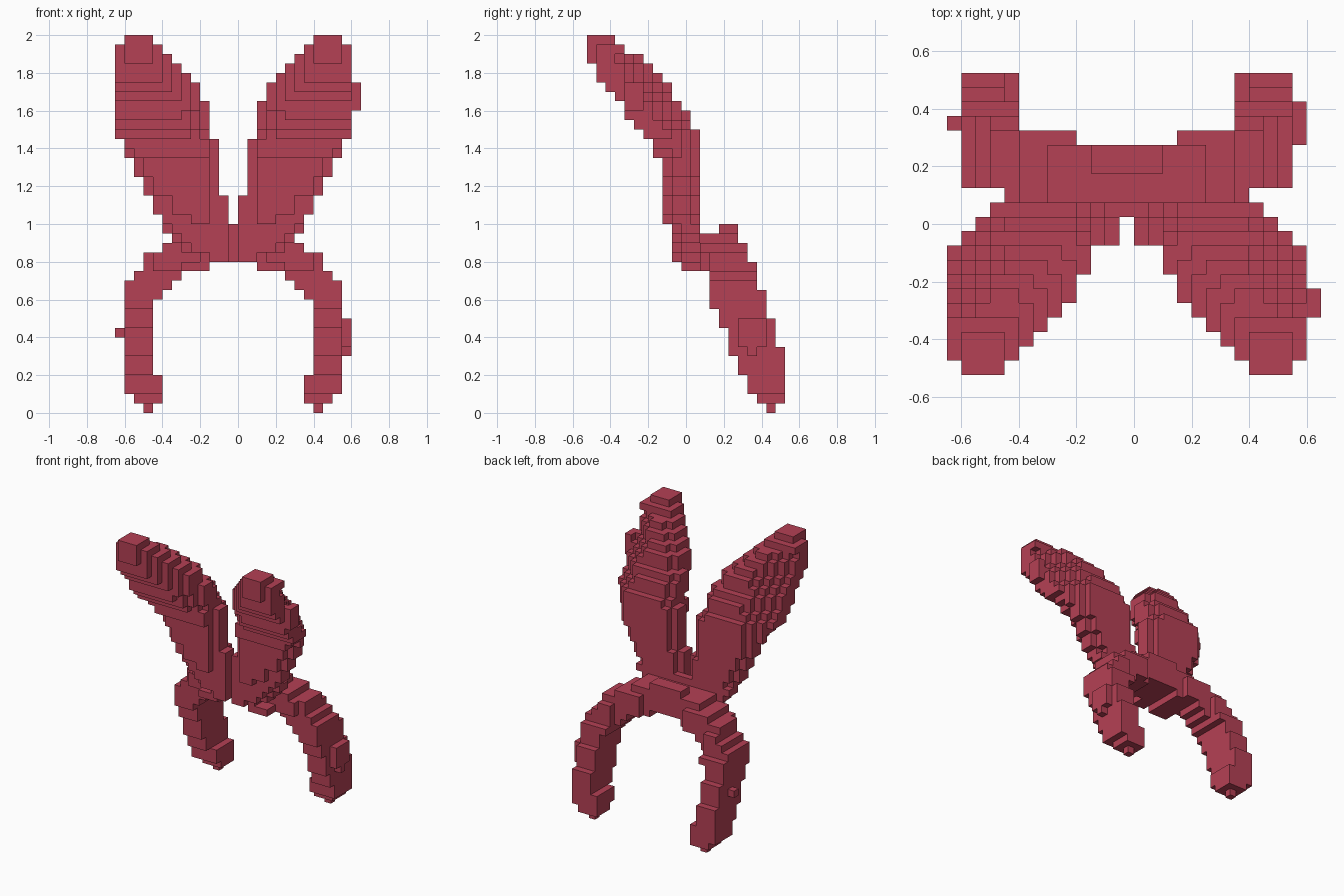
import bpy, bmesh

if "Cube" in bpy.data.objects:
    bpy.data.objects.remove(bpy.data.objects["Cube"], do_unlink=True)

S = 0.05  # block size

red = bpy.data.materials.new("dusty_red")
red.use_nodes = True
COLOUR = (0.46, 0.052, 0.09, 1.0)
red.diffuse_color = COLOUR
red.node_tree.nodes["Principled BSDF"].inputs["Base Color"].default_value = COLOUR

# Corners of each block side, in outward winding
SIDES = {
    (1, 0, 0): [(1, 0, 0), (1, 1, 0), (1, 1, 1), (1, 0, 1)],
    (-1, 0, 0): [(0, 0, 0), (0, 0, 1), (0, 1, 1), (0, 1, 0)],
    (0, 1, 0): [(0, 1, 0), (0, 1, 1), (1, 1, 1), (1, 1, 0)],
    (0, -1, 0): [(0, 0, 0), (1, 0, 0), (1, 0, 1), (0, 0, 1)],
    (0, 0, 1): [(0, 0, 1), (1, 0, 1), (1, 1, 1), (0, 1, 1)],
    (0, 0, -1): [(0, 0, 0), (0, 1, 0), (1, 1, 0), (1, 0, 0)],
}


def block_object(name, cells, solid):
    """Skin a set of blocks, skipping sides buried in the solid set."""
    bm = bmesh.new()
    verts = {}
    for x, y, z in sorted(cells):
        for (dx, dy, dz), corners in SIDES.items():
            if (x + dx, y + dy, z + dz) in solid:
                continue
            face = []
            for a, b, c in corners:
                key = (x + a, y + b, z + c)
                if key not in verts:
                    verts[key] = bm.verts.new(
                        (key[0] * S, (key[1] - 10.5) * S, key[2] * S))
                face.append(verts[key])
            bm.faces.new(face)
    mesh = bpy.data.meshes.new(name)
    bm.to_mesh(mesh)
    bm.free()
    mesh.materials.append(red)
    obj = bpy.data.objects.new(name, mesh)
    bpy.context.collection.objects.link(obj)


def mirrored(cells):
    return {(-2 - x, y, z) for x, y, z in cells}


# Ear rows: z, x start, x end, front y, back y (in blocks)
EAR = [
    (39, -12, -9, 0, 3), (38, -13, -8, 0, 4), (37, -13, -7, 0, 6),
    (36, -13, -6, 1, 7), (35, -13, -5, 1, 8), (34, -13, -4, 2, 9),
    (33, -13, -4, 3, 9), (32, -13, -3, 4, 10), (31, -13, -3, 4, 11),
    (30, -13, -3, 5, 11), (29, -13, -3, 6, 12), (28, -12, -2, 7, 12),
    (27, -12, -2, 7, 12), (26, -11, -2, 8, 12), (25, -11, -2, 8, 12),
    (24, -10, -2, 8, 12), (23, -10, -2, 8, 12), (22, -9, -1, 8, 12),
    (21, -9, -1, 8, 12), (20, -8, -1, 8, 12),
]
# Foremost block allowed in some columns
FRONT_LIMIT = {-13: 1, -9: 1, -8: 1, -4: 7}


def ear_cells():
    cells = set()
    for z, x0, x1, y0, y1 in EAR:
        lean = max(0, y1 - y0 - 4)
        # Outer width of the set-back border on the lower front
        border = 3 if z == 20 else 2 if z < 23 else 1 if z < 28 else 0
        for x in range(x0, x1):
            outer, inner = x - x0, x1 - 1 - x
            front = max(y0 + max(0, lean - inner), FRONT_LIMIT.get(x, 0))
            if outer < border or (z < 29 and x > -4):
                front = max(front, 9)
            back = y1
            if z < 38:  # bevel the outer and inner back edges
                back -= max(0, lean + 1 - outer, 1 - inner)
            cells |= {(x, y, z) for y in range(front, back)}
    return cells


# Base rows joining both ears
def base_cells():
    cells = set()
    for z, x0 in ((16, -4), (17, -6), (18, -7), (19, -8)):
        for x in range(x0, 0):
            front = 11 if x == -1 else 10 if x == x0 else 9
            cells |= {(x, y, z) for y in range(front, 12)}
    cells |= {(x, y, 15) for x in range(-6, -3) for y in (10, 11)}
    return cells


# Headband rows: z, x start, x end, front y, back y (in blocks)
BAND = [
    (0, -10, -9, 19, 20), (1, -11, -8, 18, 21), (2, -12, -8, 17, 21),
    (3, -12, -8, 17, 21), (4, -12, -9, 16, 21), (5, -12, -9, 16, 21),
    (6, -12, -9, 15, 21), (7, -12, -9, 15, 20), (8, -12, -9, 15, 20),
    (9, -12, -9, 14, 20), (10, -12, -9, 14, 19), (11, -12, -9, 13, 19),
    (12, -12, -8, 13, 19), (13, -12, -7, 13, 18), (14, -11, -6, 13, 18),
    (15, -10, -3, 12, 18), (16, -10, 0, 12, 17), (17, -8, 0, 12, 17),
    (18, -6, 0, 12, 16), (19, -3, 0, 14, 16),
]


def band_cells():
    cells = set()
    for z, x0, x1, y0, y1 in BAND:
        for x in range(x0, x1):
            front = max(y0, 13 if x < -9 else 12)
            back = min(y1, 16 if x >= -4 else 17 if x >= -8 else 21)
            cells |= {(x, y, z) for y in range(front, back)}
    return cells


right_ear = ear_cells()
left_ear = mirrored(right_ear)
left_ear |= {(12, y, z) for y in (4, 5) for z in (32, 33, 34)}
base = base_cells()
base |= mirrored(base)
band = band_cells()
band |= mirrored(band)
# Small knobs on the outside of the band
band |= {(-13, 17, 8), (11, 17, 6)}
band |= {(11, y, z) for y in (16, 17, 18) for z in (7, 8, 9)}

everything = right_ear | left_ear | base | band
for name, part in (("right_ear", right_ear), ("left_ear", left_ear),
                   ("ear_base", base), ("headband", band)):
    block_object(name, part, everything)
